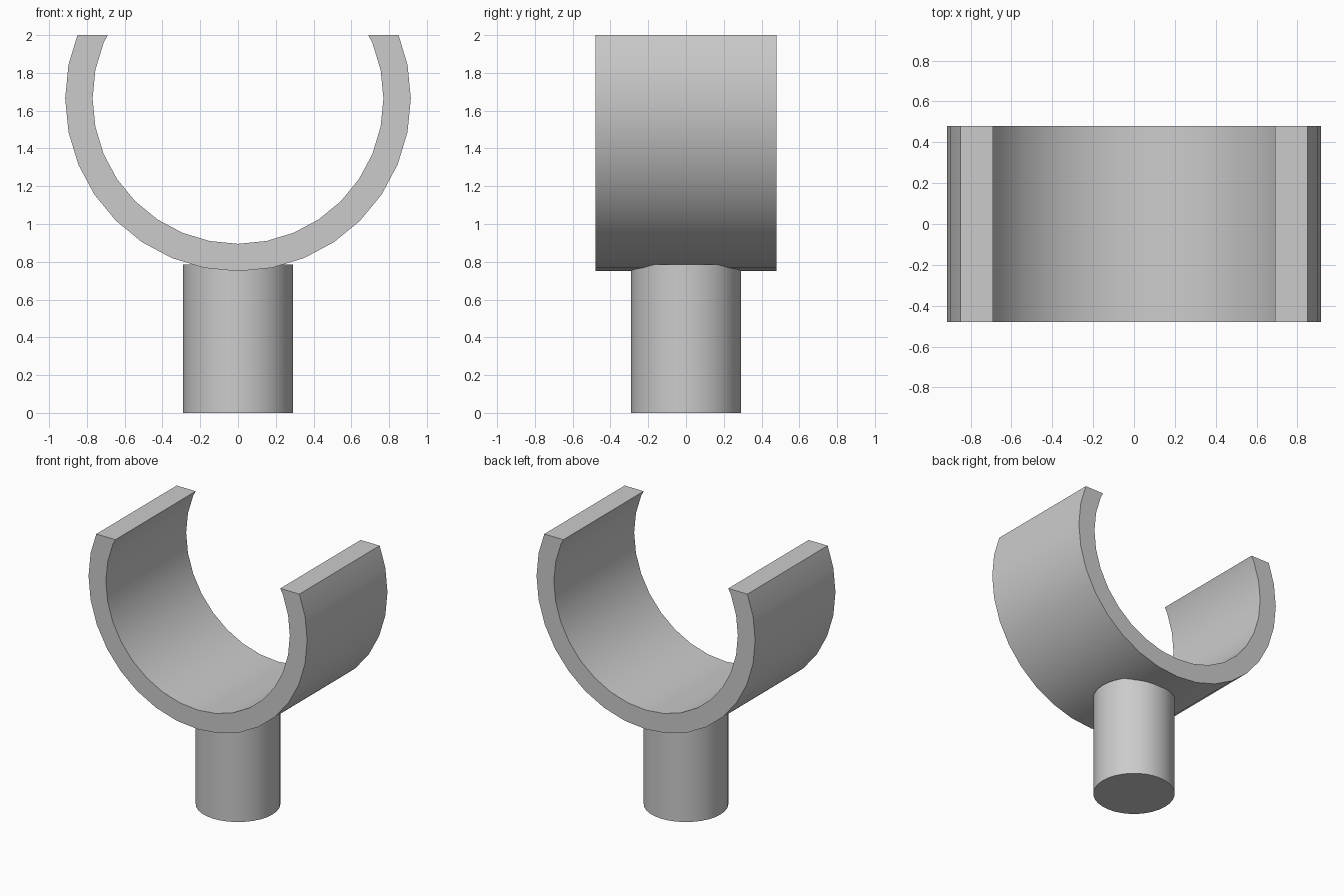
import bpy, bmesh, math

if "Cube" in bpy.data.objects:
    bpy.data.objects.remove(bpy.data.objects["Cube"], do_unlink=True)

grey = bpy.data.materials.new("plain grey")
grey.use_nodes = True
colour = (0.6, 0.6, 0.6, 1)
grey.diffuse_color = colour
grey.node_tree.nodes["Principled BSDF"].inputs["Base Color"].default_value = colour

SEGMENTS = 32
CENTRE_Z, OUTER, INNER = 1.665, 0.915, 0.77
HALF_DEPTH, TOP_Z = 0.48, 2.0


def finish(bm, name):
    bmesh.ops.recalc_face_normals(bm, faces=bm.faces)
    mesh = bpy.data.meshes.new(name)
    bm.to_mesh(mesh)
    bm.free()
    mesh.materials.append(grey)
    obj = bpy.data.objects.new(name, mesh)
    bpy.context.collection.objects.link(obj)
    bpy.ops.object.select_all(action='DESELECT')
    obj.select_set(True)
    bpy.context.view_layer.objects.active = obj
    bpy.ops.object.shade_smooth_by_angle(angle=math.radians(30))
    return obj


# Open cradle: a thick ring lying along y, sliced flat at the top
bm = bmesh.new()
rows = []
for i in range(SEGMENTS):
    a = 2 * math.pi * i / SEGMENTS
    rows.append([bm.verts.new((r * math.sin(a), y, CENTRE_Z - r * math.cos(a)))
                 for r, y in ((OUTER, -HALF_DEPTH), (OUTER, HALF_DEPTH),
                              (INNER, HALF_DEPTH), (INNER, -HALF_DEPTH))])
for i, row in enumerate(rows):
    following = rows[(i + 1) % SEGMENTS]
    for j in range(4):
        k = (j + 1) % 4
        bm.faces.new((row[j], row[k], following[k], following[j]))
bmesh.ops.bisect_plane(bm, geom=bm.verts[:] + bm.edges[:] + bm.faces[:],
                       plane_co=(0, 0, TOP_Z), plane_no=(0, 0, 1), clear_outer=True)
bmesh.ops.holes_fill(bm, edges=[e for e in bm.edges if e.is_boundary], sides=0)
finish(bm, "cradle")

# Round post that carries the cradle
bm = bmesh.new()
POST_HEIGHT = 0.785
bmesh.ops.create_cone(bm, cap_ends=True, segments=SEGMENTS, radius1=0.29,
                      radius2=0.29, depth=POST_HEIGHT)
bmesh.ops.translate(bm, verts=bm.verts, vec=(0, 0, POST_HEIGHT / 2))
finish(bm, "post")
